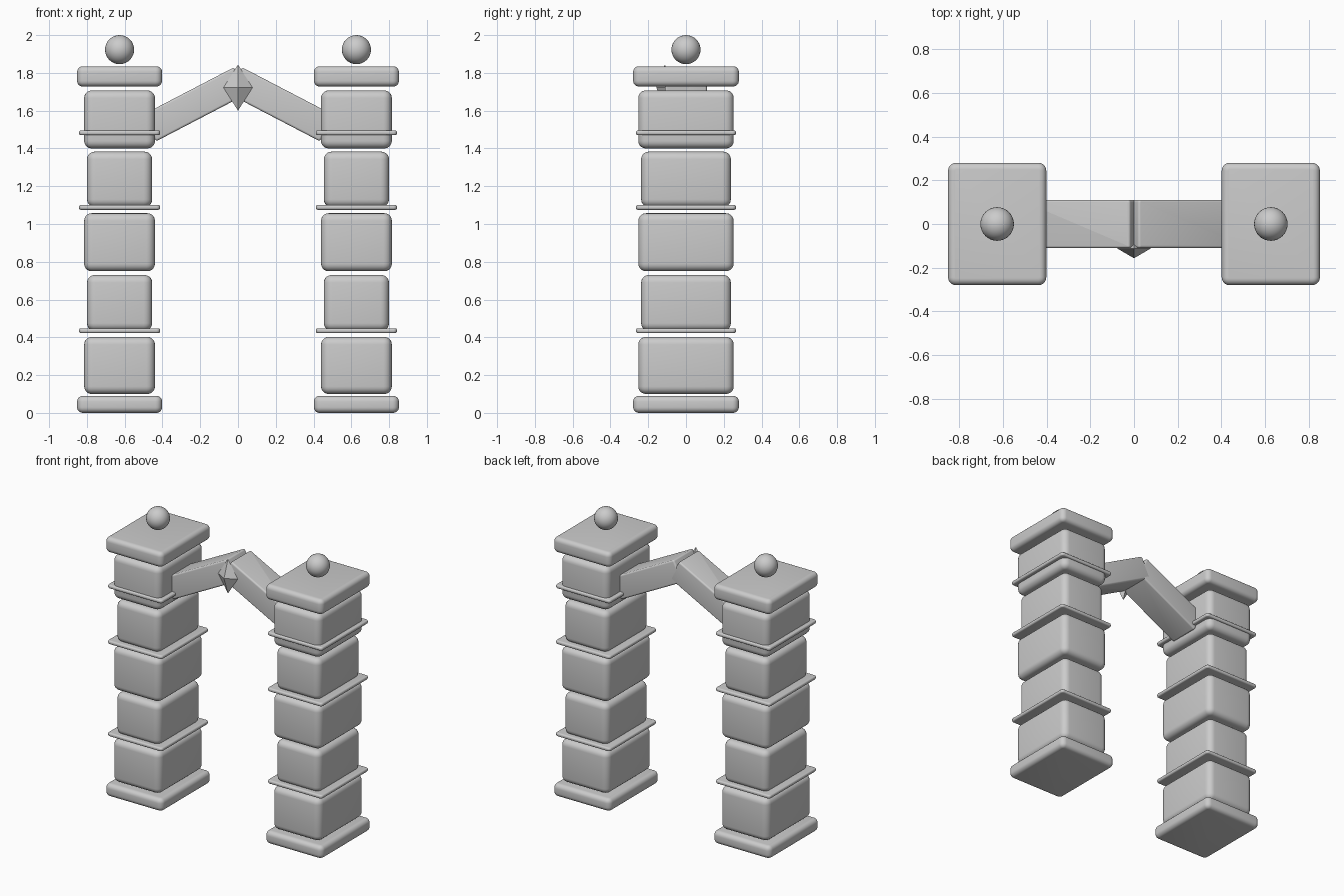
import bpy, bmesh, math
from mathutils import Matrix, Vector

default = bpy.data.objects.get("Cube")
if default:
    bpy.data.objects.remove(default, do_unlink=True)

stone = bpy.data.materials.new("grey_stone")
stone.use_nodes = True
GREY = (0.6, 0.6, 0.6, 1)
stone.diffuse_color = GREY
stone.node_tree.nodes["Principled BSDF"].inputs["Base Color"].default_value = GREY


def finish(bm, name, smooth=True):
    bmesh.ops.recalc_face_normals(bm, faces=bm.faces)
    mesh = bpy.data.meshes.new(name)
    bm.to_mesh(mesh)
    bm.free()
    mesh.materials.append(stone)
    for face in mesh.polygons:
        face.use_smooth = smooth
    obj = bpy.data.objects.new(name, mesh)
    bpy.context.collection.objects.link(obj)
    return obj


def rounded_box(name, centre, size, corner, rim, tilt=0):
    """Box with rounded upright corners and a softer or tighter rounded rim."""
    bm = bmesh.new()
    bmesh.ops.create_cube(bm, size=1)
    bmesh.ops.scale(bm, vec=size, verts=bm.verts)
    upright = [e for e in bm.edges if abs(e.verts[0].co.z - e.verts[1].co.z) > 1e-4]
    bmesh.ops.bevel(bm, geom=upright, offset=corner, segments=5, profile=0.5,
                    affect='EDGES')
    rims = [e for e in bm.edges
            if abs(e.verts[0].co.z - e.verts[1].co.z) < 1e-4]
    bmesh.ops.bevel(bm, geom=rims, offset=rim, segments=5, profile=0.5,
                    affect='EDGES')
    place = Matrix.Translation(centre) @ Matrix.Rotation(tilt, 4, 'Y')
    bmesh.ops.transform(bm, matrix=place, verts=bm.verts)
    return finish(bm, name)


# Pillar layers: name, width, depth, bottom, top, corner radius, rim radius
LAYERS = [
    ("base_slab", 0.45, 0.56, 0.0, 0.09, 0.035, 0.03),
    ("wide_block_low", 0.375, 0.505, 0.1, 0.402, 0.045, 0.04),
    ("thin_band_low", 0.43, 0.53, 0.422, 0.448, 0.02, 0.011),
    ("narrow_block_low", 0.345, 0.475, 0.435, 0.73, 0.045, 0.04),
    ("wide_block_middle", 0.375, 0.505, 0.75, 1.057, 0.045, 0.04),
    ("thin_band_middle", 0.43, 0.53, 1.075, 1.101, 0.02, 0.011),
    ("narrow_block_high", 0.345, 0.475, 1.09, 1.383, 0.045, 0.04),
    ("wide_block_top", 0.375, 0.505, 1.4, 1.707, 0.045, 0.04),
    ("thin_band_top", 0.43, 0.53, 1.47, 1.496, 0.02, 0.011),
    ("cap_slab", 0.45, 0.56, 1.728, 1.835, 0.035, 0.03),
]
PILLAR_X = 0.627
SLOPE = math.radians(27.5)

for side, sign in (("left", 1), ("right", -1)):
    # Stacked pillar
    for name, width, depth, low, high, corner, rim in LAYERS:
        rounded_box(f"{side}_{name}", (sign * PILLAR_X, 0, (low + high) / 2),
                    (width, depth, high - low), corner, rim)

    # Ball floating on the cap
    bm = bmesh.new()
    bmesh.ops.create_uvsphere(bm, u_segments=32, v_segments=16, radius=0.077,
                              matrix=Matrix.Translation((sign * PILLAR_X, 0, 1.923)))
    finish(bm, f"{side}_ball")

    # Sloping beam of the gable, from the ridge into the pillar
    inner, outer = -0.015, 0.47
    middle = (inner + outer) / 2
    centre = Vector((sign * middle, 0, 1.752 - middle * math.tan(SLOPE)))
    length = (outer - inner) / math.cos(SLOPE)
    rounded_box(f"{side}_beam", centre, (length, 0.222, 0.157), 0.012, 0.012,
                sign * SLOPE)

# Faceted diamond on the front of the ridge
bm = bmesh.new()
top, bottom = bm.verts.new((0, 0, 0.122)), bm.verts.new((0, 0, -0.122))
ring = [bm.verts.new(p) for p in
        ((0.077, 0, 0), (0, 0.045, 0), (-0.077, 0, 0), (0, -0.045, 0))]
for i, vert in enumerate(ring):
    following = ring[(i + 1) % len(ring)]
    bm.faces.new((vert, following, top))
    bm.faces.new((following, vert, bottom))
bmesh.ops.translate(bm, vec=(0, -0.112, 1.722), verts=bm.verts)
finish(bm, "ridge_diamond", smooth=False)
